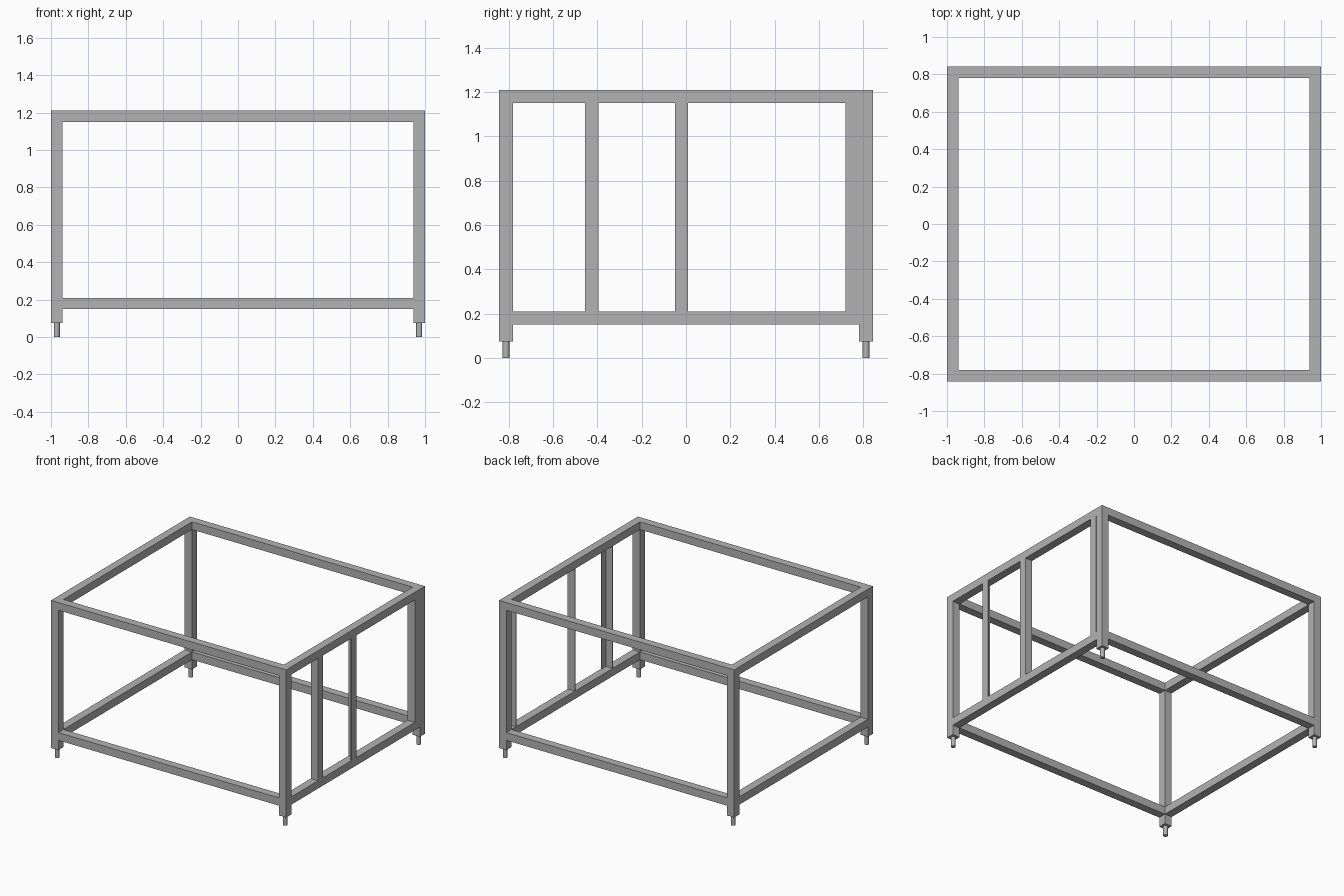
import bpy
import bmesh
from mathutils import Matrix, Vector

if "Cube" in bpy.data.objects:
    bpy.data.objects.remove(bpy.data.objects["Cube"], do_unlink=True)

steel = bpy.data.materials.new("grey steel")
steel.use_nodes = True
steel.diffuse_color = (0.45, 0.45, 0.45, 1)
steel.node_tree.nodes["Principled BSDF"].inputs["Base Color"].default_value = (0.45, 0.45, 0.45, 1)

X, Y, TOP = 1.0, 0.843, 1.21      # outer half sizes and height
T = 0.062                         # tube width
LEG, RAIL = 0.075, 0.15           # underside of posts and lower rails
PLATE = 0.006                     # angle iron thickness


def finish(name, bm):
    mesh = bpy.data.meshes.new(name)
    bm.to_mesh(mesh)
    bm.free()
    mesh.materials.append(steel)
    obj = bpy.data.objects.new(name, mesh)
    bpy.context.collection.objects.link(obj)
    return obj


def box(name, low, high):
    low, high = Vector(low), Vector(high)
    bm = bmesh.new()
    bmesh.ops.create_cube(bm, size=1, matrix=Matrix.Translation((low + high) / 2)
                          @ Matrix.Diagonal((*(high - low), 1)))
    return finish(name, bm)


def extruded(name, outline, bottom, top):
    bm = bmesh.new()
    face = bm.faces.new([bm.verts.new((x, y, bottom)) for x, y in outline])
    result = bmesh.ops.extrude_face_region(bm, geom=[face])
    verts = [v for v in result["geom"] if isinstance(v, bmesh.types.BMVert)]
    bmesh.ops.translate(bm, verts=verts, vec=(0, 0, top - bottom))
    bmesh.ops.recalc_face_normals(bm, faces=bm.faces)
    return finish(name, bm)


def foot(name, x, y):
    bm = bmesh.new()
    bmesh.ops.create_cone(bm, cap_ends=True, segments=24, radius1=0.016, radius2=0.016,
                          depth=LEG, matrix=Matrix.Translation((x, y, LEG / 2)))
    obj = finish(name, bm)
    bpy.ops.object.select_all(action="DESELECT")
    obj.select_set(True)
    bpy.context.view_layer.objects.active = obj
    bpy.ops.object.shade_smooth_by_angle()


# Corner posts with round feet
h = T / 2
for sx, side in ((1, "left"), (-1, "right")):
    for sy, end in ((-1, "front"), (1, "back")):
        cx, cy = sx * (X - h), sy * (Y - h)
        box(f"{end}_{side}_post", (cx - h, cy - h, LEG), (cx + h, cy + h, TOP))
        foot(f"{end}_{side}_foot", cx, cy)

# Upper and lower rails between the posts
for level, bottom, top in (("lower", RAIL, RAIL + 0.06), ("upper", TOP - 0.06, TOP)):
    for s, end, side in ((-1, "front", "right"), (1, "back", "left")):
        cx, cy = s * (X - h), s * (Y - h)
        box(f"{level}_{end}_rail", (T - X, cy - h, bottom), (X - T, cy + h, top))
        box(f"{level}_{side}_rail", (cx - h, T - Y, bottom), (cx + h, Y - T, top))

# Angle iron uprights on one side: outer web plus an inward flange
for name, corner, direction in (("front_angle_upright", -0.455, 1),
                                ("middle_angle_upright", 0.01, -1),
                                ("back_angle_upright", 0.72, 1)):
    a, b, c = corner, corner + direction * PLATE, corner + direction * 0.06
    inner, web = X - T, X - PLATE
    extruded(name, [(inner, a), (X, a), (X, c), (web, c), (web, b), (inner, b)],
             RAIL + 0.06, TOP - 0.06)
